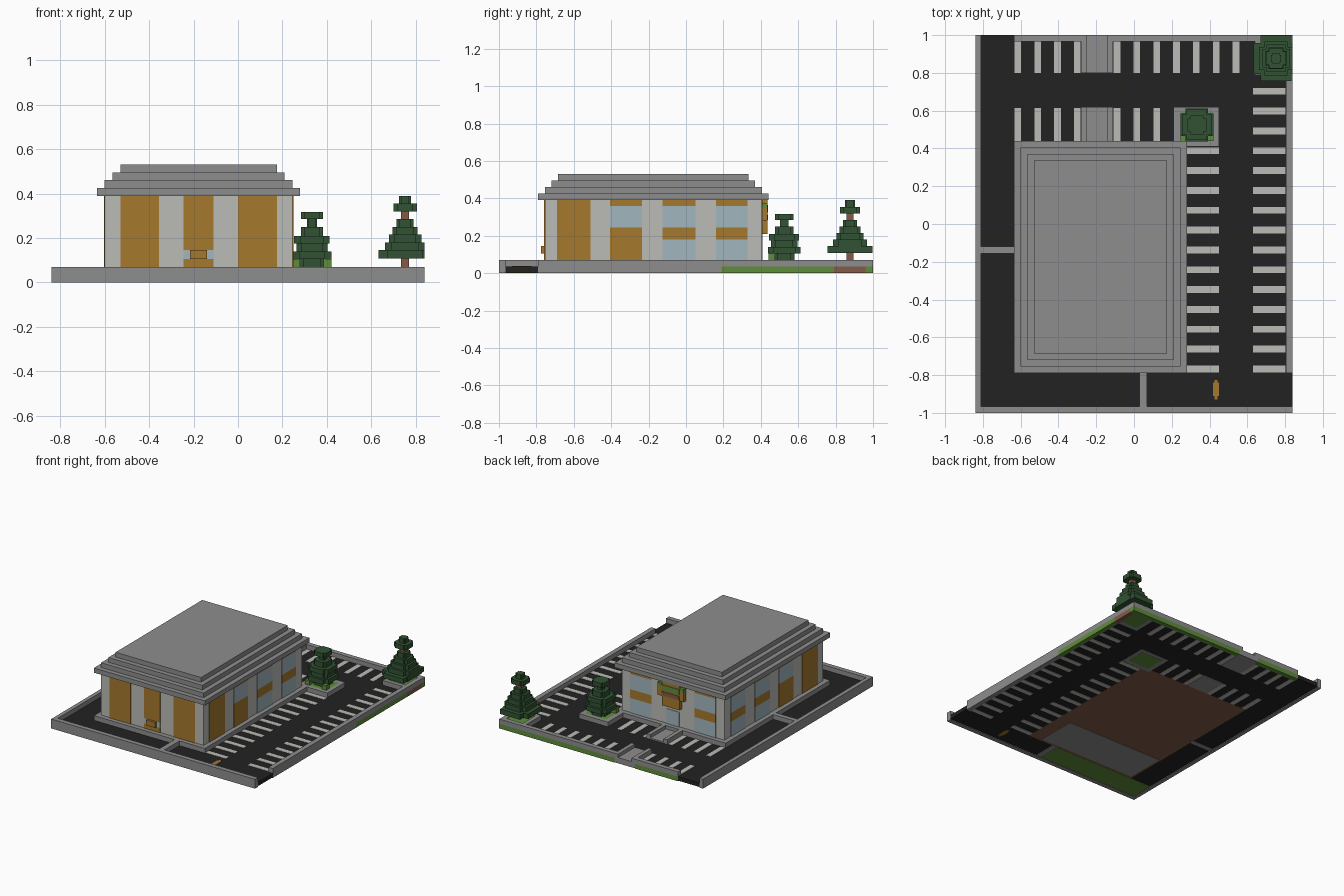
import bpy
import bmesh
from mathutils import Matrix, Vector

cube = bpy.data.objects.get("Cube")
if cube:
    bpy.data.objects.remove(cube, do_unlink=True)


def material(name, r, g, b):
    mat = bpy.data.materials.new(name)
    mat.use_nodes = True
    mat.diffuse_color = (r, g, b, 1)
    mat.node_tree.nodes["Principled BSDF"].inputs["Base Color"].default_value = (r, g, b, 1)
    return mat


concrete = material("concrete grey", .27, .27, .27)
asphalt = material("asphalt black", .016, .016, .016)
gold = material("ochre panel", .38, .19, .027)
plaster = material("plaster white", .50, .50, .465)
glass = material("pale glass", .36, .47, .52)
needles = material("needle green", .031, .085, .033)
grass = material("grass green", .115, .27, .045)
earth = material("earth brown", .23, .105, .065)


def boxes(name, mat, spans):
    """One object made of boxes, each given as x0, x1, y0, y1, z0, z1."""
    bm = bmesh.new()
    for x0, x1, y0, y1, z0, z1 in spans:
        centre = Vector(((x0 + x1) / 2, (y0 + y1) / 2, (z0 + z1) / 2))
        size = Vector((x1 - x0, y1 - y0, z1 - z0, 1))
        bmesh.ops.create_cube(bm, size=1,
                              matrix=Matrix.Translation(centre) @ Matrix.Diagonal(size))
    mesh = bpy.data.meshes.new(name)
    bm.to_mesh(mesh)
    bm.free()
    mesh.materials.append(mat)
    obj = bpy.data.objects.new(name, mesh)
    bpy.context.scene.collection.objects.link(obj)
    return obj


W, L = .84, 1.0          # half width and half length of the lot
LOW, HIGH = .035, .07    # road level and kerb level
X0, X1, Y0, Y1 = -.635, .28, -.79, .44   # building plot

# Road surface with its two open driveways
boxes("road", asphalt, [
    (-.81, X0, -.965, L, .005, LOW),
    (X0, W, -.965, Y0, .005, LOW),
    (X1, .805, Y0, .965, .005, LOW),
    (X0, X1, Y1, .965, .005, LOW)])

# Kerbs around the lot and dividers beside the building
boxes("kerbs", concrete, [
    (-W, -.81, -L, L, 0, HIGH),
    (-.81, W, -L, -.965, 0, HIGH),
    (.805, W, Y0, .19, 0, HIGH),
    (.805, W, .19, L, LOW, HIGH),
    (X0, -.28, .965, L, LOW, HIGH),
    (-.11, .805, .965, L, LOW, HIGH),
    (-.81, X0, -.155, -.12, .003, HIGH),
    (.03, .07, -.965, Y0, .003, HIGH)])

# Grass verge below the rear kerbs, with bare earth near the corner tree
boxes("grass_verge", grass, [
    (.805, W, .19, .79, 0, LOW),
    (.805, W, .96, L, 0, LOW),
    (X0, -.28, .965, L, 0, LOW),
    (-.11, .805, .965, L, 0, LOW)])
boxes("earth_verge", earth, [(.805, W, .79, .96, 0, LOW)])

# Footpaths: raised edges and a lower middle
paths = []
for y0, y1 in ((.8, L), (Y1, .62)):
    paths += [(-.28, -.25, y0, y1, .002, HIGH), (-.14, -.11, y0, y1, .002, HIGH),
              (-.25, -.14, y0, y1, .002, .045)]
boxes("footpaths", concrete, paths)

# Parking lines run through the road
lines = []
step, half = .105, .018
for i in range(12):
    x = -.615 + step * i
    if i != 4:
        lines.append((x - half, x + half, .8, .965, .003, .037))
        if i < 8:
            lines.append((x - half, x + half, Y1, .615, .003, .037))
for i in range(15):
    y = -.767 + step * i
    lines.append((.63, .803, y - half, y + half, .003, .037))
    if i < 12:
        lines.append((X1, .45, y - half, y + half, .003, .037))
boxes("parking_lines", plaster, lines)
boxes("road_arrow", gold, [(.418, .45, -.91, -.84, .003, .038),
                           (.426, .442, -.93, -.825, .003, .038)])

# Underside layers
boxes("earth_floor", earth, [(X0, X1, Y0, Y1, .003, .006)])
boxes("floor_slab", concrete, [(-.62, .18, -.77, -.47, .001, .004)])
boxes("grass_bed", grass, [(-.81, .03, -.965, Y0, .002, .006)])

# Tree planters
boxes("planter", concrete, [
    (.21, .245, .41, .62, .003, HIGH), (.42, .45, .41, .62, .003, HIGH),
    (.245, .42, .41, .44, .003, HIGH), (.245, .42, .59, .62, .003, HIGH)])
boxes("planter_grass", grass, [
    (.245, .42, .44, .59, .002, HIGH), (.245, .28, .44, .475, HIGH, .105),
    (.385, .42, .44, .475, HIGH, .105)])
boxes("corner_planter", concrete, [(.64, .67, .79, .965, .003, HIGH),
                                   (.67, .805, .79, .82, .003, HIGH)])
boxes("corner_grass", grass, [(.67, .805, .82, .965, .002, .065)])


def tree(name, x, y, layers, trunk_top):
    """Tiered conifer: every tier is a block with its corners cut away."""
    spans = []
    for z0, z1, r in layers:
        s = r * .68
        for rx, ry in ((r, s), (s, r)):
            spans.append((x - rx, min(x + rx, W), y - ry, min(y + ry, L), z0, z1))
    boxes(name + "_needles", needles, spans)
    boxes(name + "_trunk", earth, [(x - .018, x + .018, y - .018, y + .018, .06, trunk_top)])


tree("planter_tree", .333, .525, [
    (.07, .105, .055), (.105, .14, .087), (.14, .175, .07), (.175, .21, .08),
    (.21, .25, .05), (.25, .285, .022), (.285, .317, .05)], .24)
tree("corner_tree", .752, .877, [
    (.108, .145, .12), (.145, .18, .09), (.18, .215, .073), (.215, .25, .057),
    (.25, .285, .038), (.32, .355, .053), (.355, .39, .027)], .36)

# Building: plinth, walls and stepped roof
boxes("plinth", concrete, [(X0, X1, Y0, Y1, .005, HIGH)])
bx0, bx1, by0, by1 = -.6, .245, -.755, .405
EAVES = .39
boxes("walls", plaster, [(bx0, bx1, by0, by1, HIGH, EAVES)])
boxes("roof", concrete, [
    (X0 + i * .035, X1 - i * .035, Y0 + i * .035, Y1 - i * .035,
     EAVES + i * .035, EAVES + (i + 1) * .035) for i in range(4)])

# Wall panels and windows, as thin plates grouped by colour
T = .004
panels, panes = [], []
WINDOW = ((panes, HIGH, .18), (panels, .18, .245), (panes, .245, .36), (panels, .36, EAVES))
HALF_WINDOW = ((panels, HIGH, .245), (panes, .245, .36), (panels, .36, EAVES))
SOLID = ((panels, HIGH, EAVES),)
ENTRY = ((panels, HIGH, .105), (panes, .105, .145), (panels, .145, EAVES))

for start, end, bands in ((-.69, -.51, SOLID), (-.405, -.235, HALF_WINDOW),
                          (-.125, .05, WINDOW), (.16, .33, WINDOW)):
    for group, z0, z1 in bands:
        for wall in (bx0, bx1):
            group.append((wall - T, wall + T, start, end, z0, z1))
for start, end, front, back in ((-.53, -.355, SOLID, WINDOW), (-.245, -.11, ENTRY, ()),
                                (0, .175, SOLID, WINDOW)):
    for wall, bands in ((by0, front), (by1, back)):
        for group, z0, z1 in bands:
            group.append((start, end, wall - T, wall + T, z0, z1))
panes.append((-.23, -.125, by1 - T, by1 + T, HIGH, .18))
boxes("ochre_panels", gold, panels)
boxes("window_panes", glass, panes)
boxes("front_ledge", gold, [(-.215, -.14, -.775, by0, .105, .145)])

# Sign above the rear door
boxes("rear_sign", gold, [(-.285, -.07, by1, .435, .28, .35),
                          (-.25, -.105, by1, .435, .21, .28),
                          (-.25, -.105, by1, .435, .35, EAVES)])
boxes("rear_sign_green", grass, [(-.285, -.25, by1, .436, .35, .375),
                                 (-.105, -.07, by1, .436, .35, .375),
                                 (-.25, -.105, .43, .439, .325, .365)])
boxes("rear_sign_brown", earth, [(-.25, -.105, .43, .439, .285, .315)])
